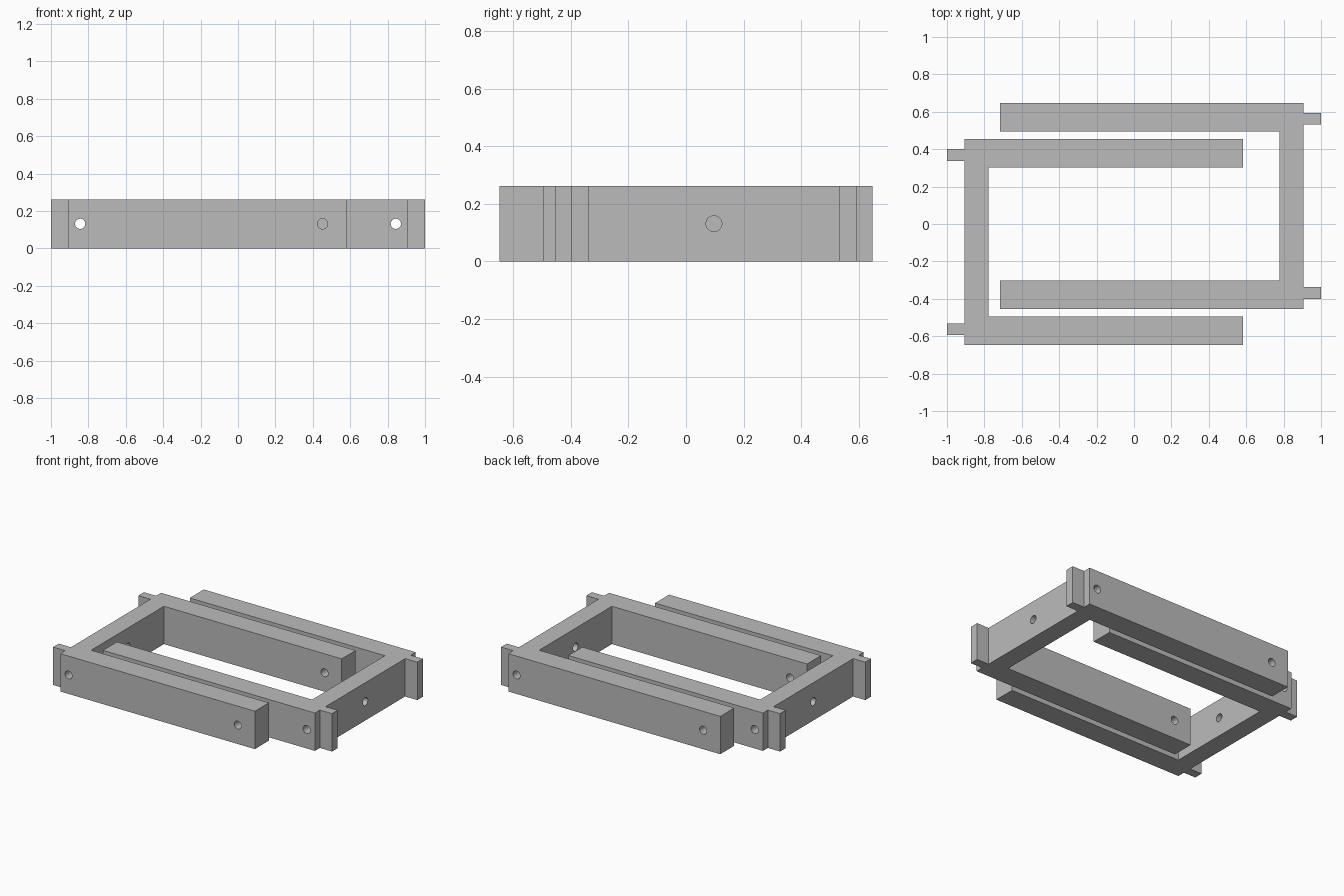
import bpy, bmesh, math
from mathutils import Matrix, Vector

cube = bpy.data.objects.get("Cube")
if cube:
    bpy.data.objects.remove(cube, do_unlink=True)

HEIGHT = 0.262
OUTER, SPINE_IN, TAB_END = 0.907, 0.778, 1.0   # x of the spine faces and tab ends
HALF, ARM_IN = 0.551, 0.398                    # half width outside and between arms
TAB_OUT, TAB_IN = 0.497, 0.435
OFFSET = 0.097                                 # sideways shift of each bracket
HOLE_R = 0.0275

grey = bpy.data.materials.new("plain grey")
grey.use_nodes = True
colour = (0.5, 0.5, 0.5, 1)
grey.diffuse_color = colour
bsdf = next(n for n in grey.node_tree.nodes if n.type == 'BSDF_PRINCIPLED')
bsdf.inputs["Base Color"].default_value = colour


def add_object(name, bm):
    mesh = bpy.data.meshes.new(name)
    bmesh.ops.recalc_face_normals(bm, faces=bm.faces)
    bm.to_mesh(mesh)
    bm.free()
    mesh.materials.append(grey)
    obj = bpy.data.objects.new(name, mesh)
    bpy.context.collection.objects.link(obj)
    return obj


def drill(obj, centre, axis, length):
    """Bore a round hole through obj along an axis."""
    bm = bmesh.new()
    turn = Vector((0, 0, 1)).rotation_difference(Vector(axis)).to_matrix().to_4x4()
    bmesh.ops.create_cone(bm, cap_ends=True, segments=32, radius1=HOLE_R,
                          radius2=HOLE_R, depth=length,
                          matrix=Matrix.Translation(centre) @ turn)
    cutter = add_object("hole_cutter", bm)
    cutter.hide_render = True
    mod = obj.modifiers.new("hole", 'BOOLEAN')
    mod.operation, mod.solver, mod.object = 'DIFFERENCE', 'EXACT', cutter
    bpy.context.view_layer.objects.active = obj
    bpy.ops.object.modifier_apply(modifier=mod.name)
    bpy.data.objects.remove(cutter, do_unlink=True)


def bracket(name, tip, angle):
    """U-shaped bracket with two arms, a spine and two end tabs."""
    half = [(SPINE_IN, ARM_IN), (tip, ARM_IN), (tip, HALF), (OUTER, HALF),
            (OUTER, TAB_OUT), (TAB_END, TAB_OUT), (TAB_END, TAB_IN), (OUTER, TAB_IN)]
    outline = half + [(x, -y) for x, y in reversed(half)]
    bm = bmesh.new()
    face = bm.faces.new([bm.verts.new((x, y, 0)) for x, y in outline])
    new = bmesh.ops.extrude_face_region(bm, geom=[face])["geom"]
    bmesh.ops.translate(bm, vec=(0, 0, HEIGHT),
                        verts=[v for v in new if isinstance(v, bmesh.types.BMVert)])
    obj = add_object(name, bm)
    mid = HEIGHT / 2
    # long bore along the spine, pin holes at the arm tips, one hole across the spine
    drill(obj, (0.844, 0, mid), (0, 1, 0), 2)
    drill(obj, (tip + 0.131, 0, mid), (0, 1, 0), 2)
    drill(obj, (0.844, 0, mid), (1, 0, 0), 0.3)
    obj.data.transform(Matrix.Rotation(angle, 4, 'Z') @ Matrix.Translation((0, OFFSET, 0)))
    bpy.ops.object.select_all(action='DESELECT')
    obj.select_set(True)
    bpy.context.view_layer.objects.active = obj
    bpy.ops.object.shade_smooth_by_angle(angle=math.radians(30))


bracket("left_bracket", -0.716, 0)
bracket("right_bracket", -0.583, math.pi)
